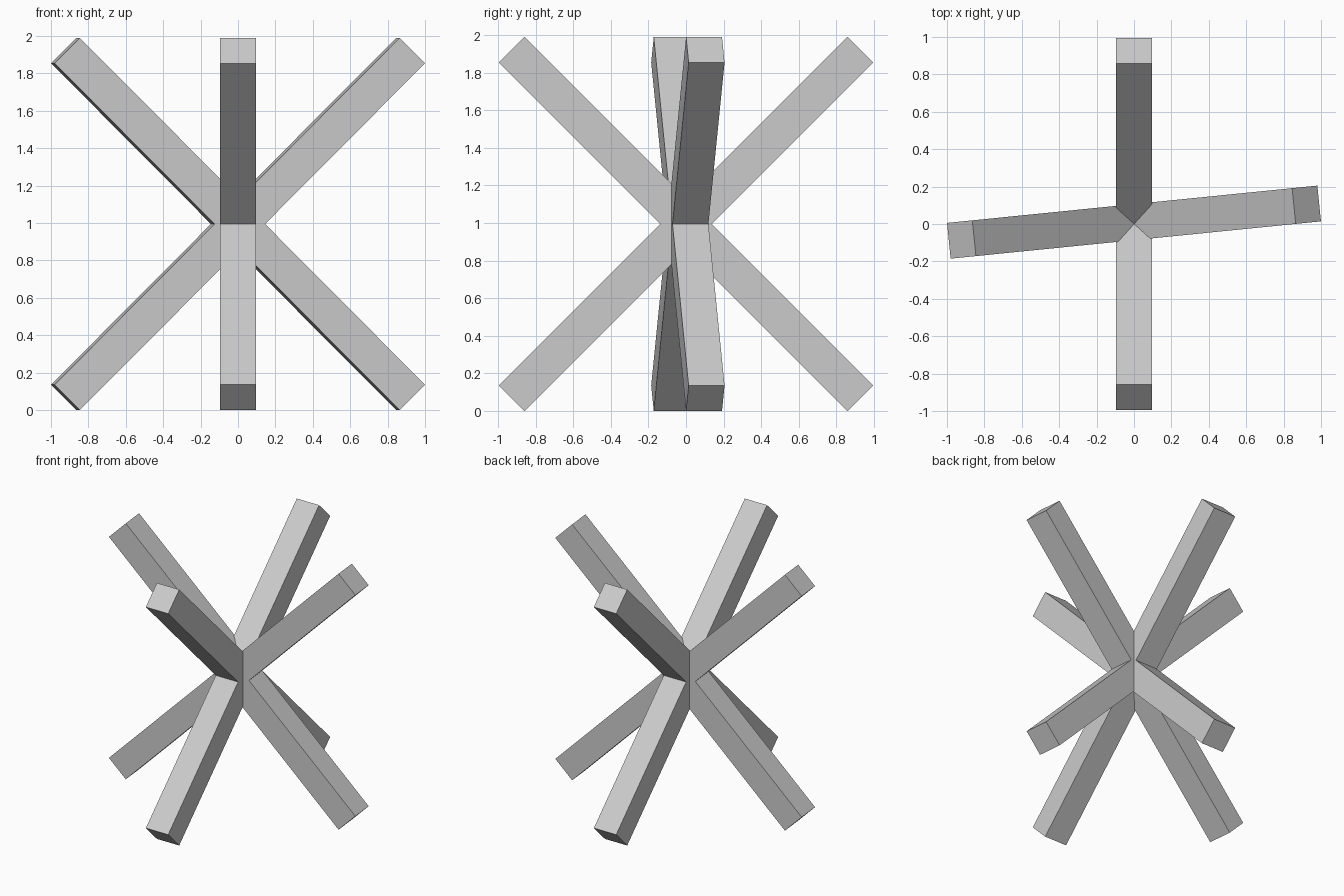
import bpy, bmesh
from math import radians, sqrt
from mathutils import Matrix

if "Cube" in bpy.data.objects:
    bpy.data.objects.remove(bpy.data.objects["Cube"])

R = 0.995        # reach of each cross from its centre
W = 0.096        # half thickness of a beam
NOTCH = W * sqrt(2)


def cross(name, angle, y):
    """X-shaped slab: diagonal beams extruded to a square section."""
    bm = bmesh.new()
    # one arm (notch, two tip corners) repeated around the centre
    arm = [(NOTCH, 0), (R, R - NOTCH), (R - NOTCH, R)]
    pts = []
    for _ in range(4):
        pts += arm
        arm = [(-b, a) for a, b in arm]
    face = bm.faces.new([bm.verts.new((a, -W, b)) for a, b in pts])
    ext = bmesh.ops.extrude_face_region(bm, geom=[face], use_keep_orig=True)
    verts = [v for v in ext["geom"] if isinstance(v, bmesh.types.BMVert)]
    bmesh.ops.translate(bm, verts=verts, vec=(0, 2 * W, 0))
    bmesh.ops.recalc_face_normals(bm, faces=bm.faces)
    bm.transform(Matrix.Translation((0, y, R)) @ Matrix.Rotation(radians(angle), 4, 'Z'))
    mesh = bpy.data.meshes.new(name)
    bm.to_mesh(mesh)
    bm.free()
    bpy.context.collection.objects.link(bpy.data.objects.new(name, mesh))


# front-to-back cross and the slightly skewed side-to-side cross
cross("depth_cross", 90, 0)
cross("width_cross", 5.75, 0.01)
